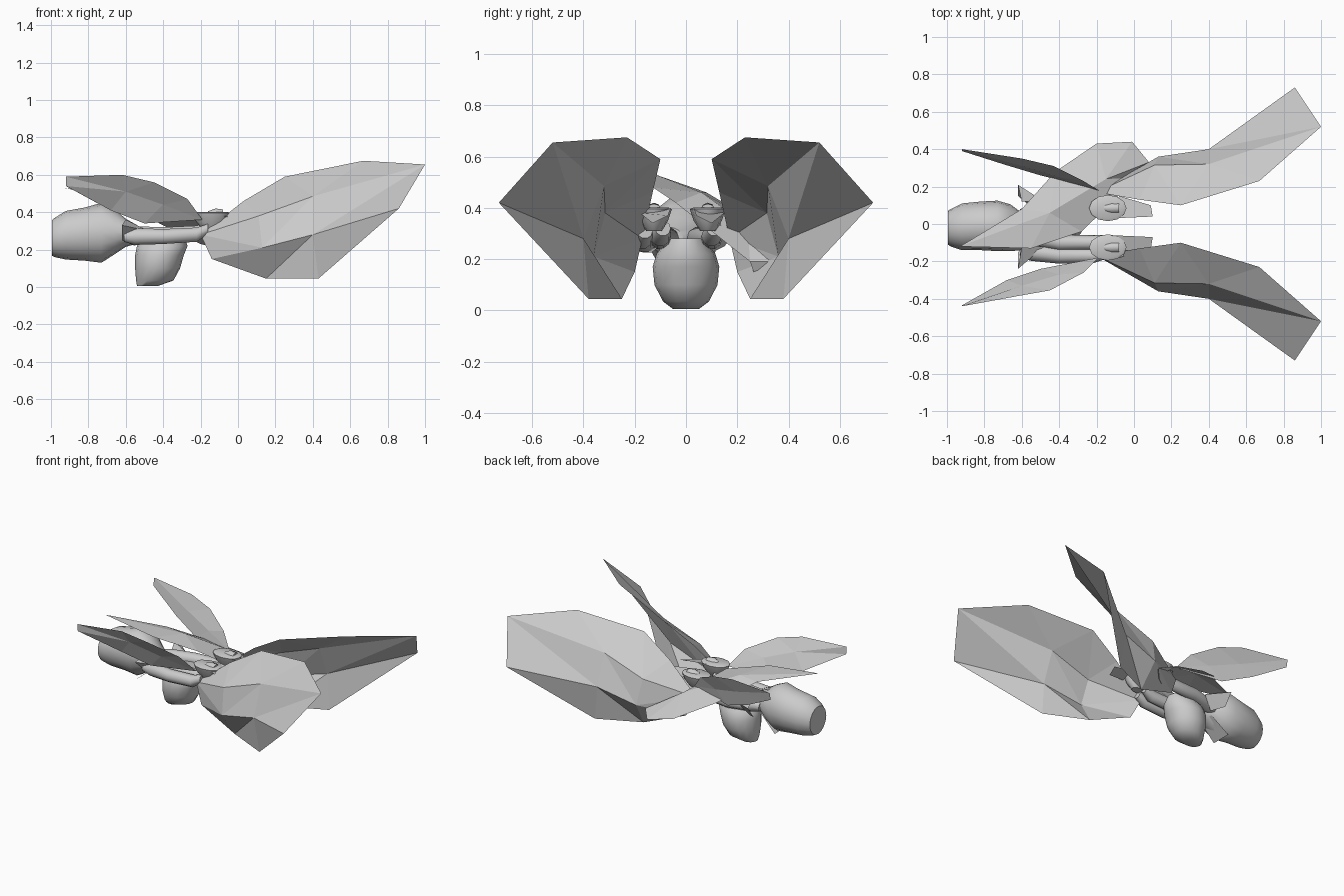
import bpy, math

def material(name, v):
    m = bpy.data.materials.new(name)
    m.diffuse_color = (v, v, v, 1)
    return m

GREY = material("plain grey", 0.6)

def add(name, verts, faces, smooth=False):
    me = bpy.data.meshes.new(name)
    me.from_pydata(verts, [], faces)
    me.update()
    me.materials.append(GREY)
    ob = bpy.data.objects.new(name, me)
    bpy.context.collection.objects.link(ob)
    if smooth:
        bpy.ops.object.select_all(action='DESELECT')
        bpy.context.view_layer.objects.active = ob
        ob.select_set(True)
        bpy.ops.object.shade_smooth_by_angle(angle=math.radians(45))
    return ob

def mirrored(verts, faces):
    return [(x, -y, z) for x, y, z in verts], [f[::-1] for f in faces]

def loft(name, stations, axis, n=16):
    """Elliptical rings (x, y, z, r1, r2) across the x or z axis, capped."""
    verts, faces = [], []
    for x, y, z, a, b in stations:
        for i in range(n):
            t = 2 * math.pi * i / n
            c, s = a * math.cos(t), b * math.sin(t)
            verts.append((x, y + c, z + s) if axis == 'x' else (x + c, y + s, z))
    for k in range(len(stations) - 1):
        for i in range(n):
            j = (i + 1) % n
            f = (k * n + i, k * n + j, (k + 1) * n + j, (k + 1) * n + i)
            faces.append(f)
    faces.append(tuple(range(n))[::-1])
    last = (len(stations) - 1) * n
    faces.append(tuple(range(last, last + n)))
    return add(name, verts, faces, True)

# Two large folded leaves reaching to +x
leaf_v = [(-.20, .17, .28), (.03, .13, .46), (.25, .10, .59), (.67, .23, .675), (1, .52, .655),
          (.86, .73, .42), (.43, .38, .045), (.15, .25, .045), (-.14, .20, .15),
          (.11, .315, .38), (.40, .32, .485), (.13, .36, .21), (.40, .40, .28)]
leaf_f = [(0, 9, 1), (1, 9, 2), (9, 10, 2), (2, 10, 3), (3, 10, 4), (0, 8, 11), (0, 11, 9),
          (9, 11, 10), (11, 12, 10), (10, 12, 4), (8, 7, 11), (11, 7, 12), (7, 6, 12),
          (12, 5, 4), (12, 6, 5)]
add("large_leaf_back", leaf_v, leaf_f)
add("large_leaf_front", *mirrored(leaf_v, leaf_f))

# Two small leaves reaching to -x
small_f = [(0, 1, 8), (1, 2, 9, 8), (2, 3, 9), (3, 4, 9), (4, 5, 9), (5, 6, 9),
           (6, 7, 8, 9), (7, 0, 8)]
front_v = [(-.19, -.18, .36), (-.27, -.26, .47), (-.45, -.355, .56), (-.62, -.385, .60),
           (-.92, -.44, .59), (-.92, -.435, .54), (-.68, -.30, .41), (-.50, -.24, .34),
           (-.40, -.27, .44), (-.60, -.33, .51)]
back_v = [(-.19, .18, .36), (-.27, .23, .46), (-.43, .31, .54), (-.60, .35, .58),
          (-.92, .40, .59), (-.92, .39, .54), (-.70, .32, .42), (-.50, .26, .34),
          (-.40, .25, .42), (-.60, .31, .48)]
add("small_leaf_front", front_v, small_f)
add("small_leaf_back", back_v, [f[::-1] for f in small_f])

# Middle leaf lying diagonally over the stems, with a drooping tip
mid_v = [(-.93, -.12, .53), (-.60, .08, .46), (-.42, .28, .34), (-.20, .43, .23),
         (-.01, .44, .18), (.08, .33, .19), (.02, .25, .19), (-.28, -.04, .42),
         (-.55, -.13, .48), (-.45, .06, .46), (-.15, .24, .33), (.05, .31, .125), (.0, .27, .13)]
mid_f = [(0, 9, 1), (1, 9, 2), (2, 9, 10, 3), (3, 10, 4), (4, 10, 5), (5, 10, 6),
         (6, 10, 9, 7), (7, 9, 8), (8, 9, 0), (5, 6, 12, 11)]
add("middle_leaf", mid_v, [f[::-1] for f in mid_f])

# Long pod with a cut end, and a hanging pod below
loft("long_pod", [(-.995, -.02, .262, .09, .095), (-.98, -.02, .265, .10, .105),
                  (-.92, -.015, .277, .125, .13), (-.82, -.01, .283, .13, .142),
                  (-.73, -.01, .29, .135, .16), (-.66, -.02, .295, .125, .12),
                  (-.60, -.04, .29, .10, .075), (-.53, -.07, .28, .06, .045)], 'x')
loft("hanging_pod", [(-.485, 0, .005, .055, .05), (-.445, 0, .035, .10, .09),
                     (-.43, 0, .10, .12, .123), (-.42, 0, .17, .13, .13),
                     (-.405, 0, .22, .135, .115), (-.38, 0, .28, .09, .07)], 'z')

# Stems joining the pods to the leaf bases
for name, y0, y1, z0 in (("stem_front", -.15, -.17, .27), ("stem_inner", -.07, -.10, .28),
                         ("stem_back", .05, .10, .28)):
    loft(name, [(-.61, y0, z0, .03, .03), (-.55, y0, z0, .047, .047), (-.40, y1, z0, .042, .042),
                (-.22, y1, z0 + .01, .04, .04), (-.16, y1 + .01, z0 + .04, .03, .03)], 'x', 10)

# Leaf-base cups with a pointed lip
for name, s, y in (("cup_front", -1, -.125), ("cup_back", 1, .085)):
    loft(name, [(-.14, y, .31, .05, .03), (-.14, y, .35, .085, .055),
                (-.14, y, .395, .10, .07), (-.14, y, .402, .085, .055)], 'z', 12)
    v = [(-.12, .03, .40), (.10, .04, .37), (.09, .10, .34), (-.08, .15, .38)]
    add(name + "_lip", [(a, s * b - (s < 0) * .03, c) for a, b, c in v], [(0, 1, 2, 3)[::s]])
    loft(name + "_stub", [(-.16, y, .385, .02, .02), (-.12, y, .395, .027, .025),
                          (-.08, y, .40, .025, .015)], 'x', 8)

# Sepals around the pod necks
sep_f = [(0, 1, 2), (0, 2, 3), (0, 3, 4)]
for name, s, w in (("sepal_front", -1, .24), ("sepal_back", 1, .21)):
    v = [(-.48, .12, .30), (-.60, .12, .36), (-.62, w, .33), (-.62, .15, .25), (-.55, .09, .22)]
    add(name, [(a, s * b, c) for a, b, c in v], [q[::s] for q in sep_f])
add("sepal_low", [(-.60, -.07, .23), (-.60, .04, .23), (-.72, .06, .125), (-.72, -.08, .125)],
    [(0, 1, 2, 3)])
